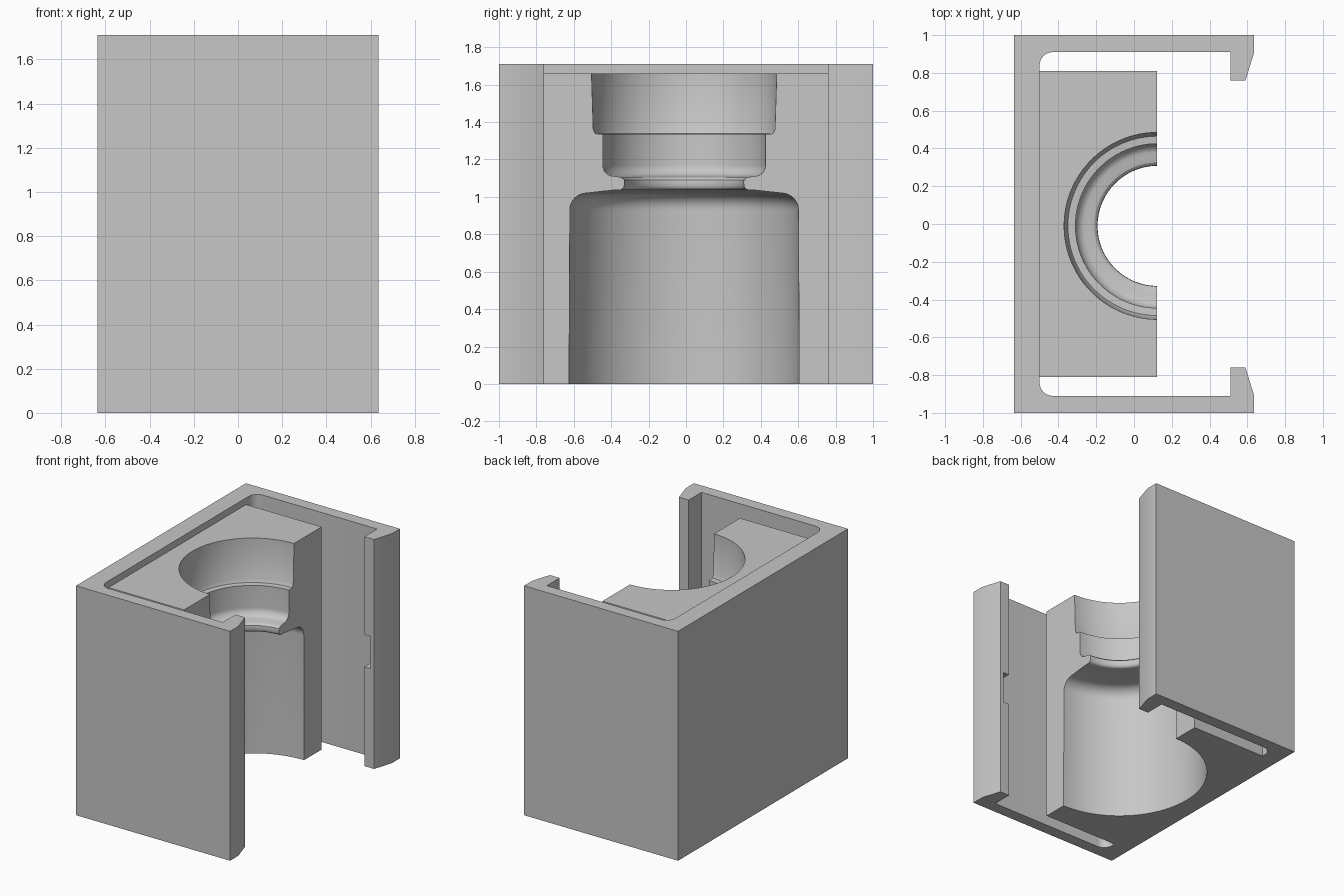
import bpy, bmesh, math
from mathutils import Vector, Matrix

cube = bpy.data.objects.get("Cube")
if cube:
    bpy.data.objects.remove(cube, do_unlink=True)

H = 1.71
grey = bpy.data.materials.new("neutral grey")
grey.use_nodes = True
grey.diffuse_color = (0.57, 0.57, 0.57, 1)
grey.node_tree.nodes["Principled BSDF"].inputs["Base Color"].default_value = grey.diffuse_color


def make_object(name, bm):
    bmesh.ops.recalc_face_normals(bm, faces=bm.faces)
    mesh = bpy.data.meshes.new(name)
    bm.to_mesh(mesh)
    bm.free()
    mesh.materials.append(grey)
    obj = bpy.data.objects.new(name, mesh)
    bpy.context.collection.objects.link(obj)
    return obj


def prism(name, outline, z0, z1):
    bm = bmesh.new()
    face = bm.faces.new([bm.verts.new((x, y, z0)) for x, y in outline])
    out = bmesh.ops.extrude_face_region(bm, geom=[face])
    verts = [v for v in out["geom"] if isinstance(v, bmesh.types.BMVert)]
    bmesh.ops.translate(bm, verts=verts, vec=(0, 0, z1 - z0))
    return make_object(name, bm)


def box(name, x0, x1, y0, y1, z0, z1):
    return prism(name, [(x0, y0), (x1, y0), (x1, y1), (x0, y1)], z0, z1)


def lathe(name, profile, centre, steps=96):
    bm = bmesh.new()
    verts = [bm.verts.new((r, 0, z)) for r, z in profile]
    edges = [bm.edges.new(pair) for pair in zip(verts, verts[1:])]
    bmesh.ops.spin(bm, geom=verts + edges, cent=(0, 0, 0), axis=(0, 0, 1),
                   angle=2 * math.pi, steps=steps)
    bmesh.ops.remove_doubles(bm, verts=bm.verts, dist=0.0005)
    bmesh.ops.translate(bm, verts=bm.verts, vec=(*centre, 0))
    return make_object(name, bm)


def arc(cx, cz, r, a0, a1, n=8):
    angles = [math.radians(a0 + (a1 - a0) * i / n) for i in range(n + 1)]
    return [(cx + r * math.cos(a), cz + r * math.sin(a)) for a in angles]


def combine(target, tool, operation):
    tool.hide_render = True
    mod = target.modifiers.new("combine", "BOOLEAN")
    mod.operation, mod.solver, mod.object = operation, "EXACT", tool
    bpy.ops.object.select_all(action="DESELECT")
    target.select_set(True)
    bpy.context.view_layer.objects.active = target
    bpy.ops.object.modifier_apply(modifier=mod.name)
    bpy.data.objects.remove(tool, do_unlink=True)


# C-shaped shell: back wall, side walls and hooked ends
half = [(-0.635, 1), (0.635, 1), (0.635, 0.905), (0.59, 0.76), (0.51, 0.76), (0.51, 0.91)]
half += arc(-0.43, 0.84, 0.07, 90, 180)
outline = half + [(x, -y) for x, y in reversed(half)]
housing = prism("housing", outline, 0, H)

# Holder block in front of the back wall
combine(housing, box("holder_block", -0.57, 0.122, -0.81, 0.81, 0, 1.66), "UNION")

# Bottle-shaped recess: body, rounded shoulder, neck, collar and cap
profile = [(0, -0.1), (0.615, -0.1), (0.615, 0.13), (0.611, 0.93)]
profile += arc(0.521, 0.93, 0.09, 10, 82)
profile += [(0.37, 1.037)]
profile += arc(0.345, 1.062, 0.025, 270, 180, 5)
profile += [(0.318, 1.075), (0.32, 1.09), (0.335, 1.103), (0.365, 1.11)]
profile += arc(0.375, 1.17, 0.06, -75, 0)
profile += [(0.435, 1.335), (0.475, 1.338), (0.486, 1.36), (0.495, 1.65), (0.495, 1.8), (0, 1.8)]
combine(housing, lathe("bottle_recess", profile, (0.125, -0.01)), "DIFFERENCE")

# Small notch on the inner edge of each hook
for side in (1, -1):
    y0, y1 = sorted((side * 0.7, side * 0.91))
    combine(housing, box("hook_notch", 0.49, 0.56, y0, y1, 0.74, 0.98), "DIFFERENCE")

housing.select_set(True)
bpy.context.view_layer.objects.active = housing
bpy.ops.object.shade_smooth_by_angle(angle=math.radians(25))
